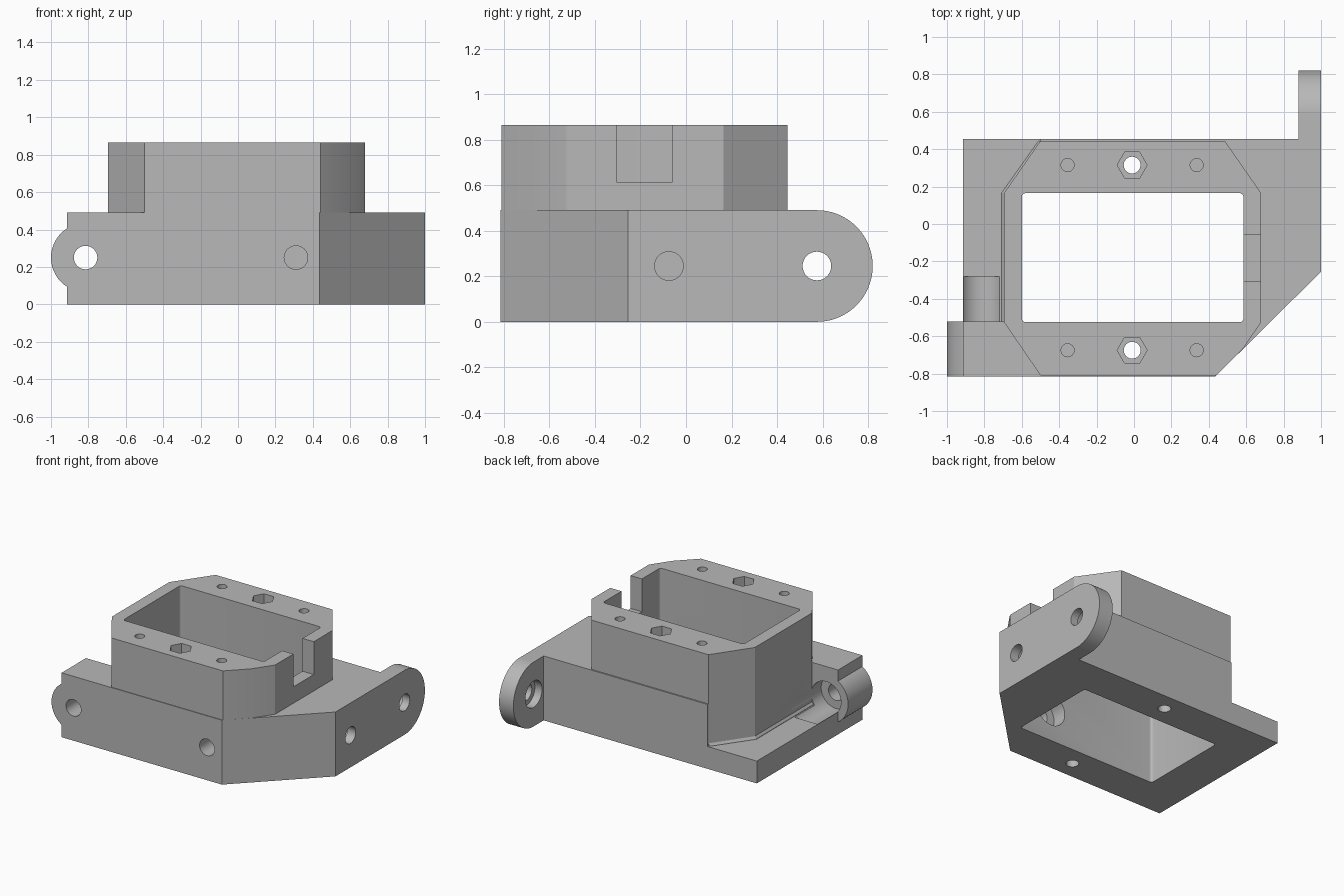
import bpy, bmesh
from math import sin, cos, pi, radians

if "Cube" in bpy.data.objects:
    bpy.data.objects.remove(bpy.data.objects["Cube"], do_unlink=True)

grey = bpy.data.materials.new("mid grey")
grey.use_nodes = True
colour = (0.48, 0.48, 0.48, 1)
grey.diffuse_color = colour
grey.node_tree.nodes["Principled BSDF"].inputs["Base Color"].default_value = colour


def loft(name, rings):
    """Closed solid through a list of matching rings of 3D points."""
    bm = bmesh.new()
    rows = [[bm.verts.new(p) for p in ring] for ring in rings]
    n = len(rows[0])
    for a, b in zip(rows, rows[1:]):
        for i in range(n):
            j = (i + 1) % n
            bm.faces.new((a[i], a[j], b[j], b[i]))
    bm.faces.new(rows[0])
    bm.faces.new(rows[-1])
    bmesh.ops.recalc_face_normals(bm, faces=bm.faces)
    mesh = bpy.data.meshes.new(name)
    bm.to_mesh(mesh)
    bm.free()
    mesh.materials.append(grey)
    obj = bpy.data.objects.new(name, mesh)
    bpy.context.scene.collection.objects.link(obj)
    return obj


def prism(name, pts, axis, lo, hi):
    """Extrude a 2D outline along one axis."""
    place = {"x": lambda u, v, w: (w, u, v),
             "y": lambda u, v, w: (u, w, v),
             "z": lambda u, v, w: (u, v, w)}[axis]
    return loft(name, [[place(u, v, w) for u, v in pts] for w in (lo, hi)])


def arc(u, v, r, start=0, end=360, n=48):
    """Points on an arc; a full circle leaves out the repeated end point."""
    steps = n if end - start >= 360 else n + 1
    return [(u + r * cos(radians(start + (end - start) * i / n)),
             v + r * sin(radians(start + (end - start) * i / n))) for i in range(steps)]


def combine(target, tool, operation="DIFFERENCE"):
    tool.hide_render = True
    mod = target.modifiers.new("join", "BOOLEAN")
    mod.operation = operation
    mod.solver = "EXACT"
    mod.object = tool
    bpy.context.view_layer.objects.active = target
    bpy.ops.object.modifier_apply(modifier=mod.name)
    bpy.data.objects.remove(tool, do_unlink=True)


# Base block with one cut corner, lowered to a thin plate along one side
BASE_TOP, PLATE_TOP, TOP = 0.49, 0.17, 0.865
housing = prism("bracket_housing", [(-0.915, -0.815), (0.435, -0.815), (1, -0.255),
                                    (1, 0.455), (-0.915, 0.455)], "z", 0, BASE_TOP)
combine(housing, prism("plate_step", [(-1.2, -0.522), (-0.67, -0.522), (-0.67, 0.16),
                                      (-0.5, 0.41), (-0.5, 1), (-1.2, 1)], "z", PLATE_TOP, 1))

# Eight-sided tower with a small flare where it meets the plate
tower_outline = [(-0.5, -0.81), (0.44, -0.81), (0.58, -0.67), (0.68, -0.525),
                 (0.68, 0.165), (0.485, 0.445), (-0.5, 0.445), (-0.695, 0.165),
                 (-0.695, -0.525)]
rings = [[(x * flare if x < 0 else x, y, z) for x, y in tower_outline]
         for z, flare in ((0.1, 1.02), (0.173, 1.02), (0.19, 1), (TOP, 1))]
combine(housing, loft("tower", rings), "UNION")

# Round hinge barrel at the front and rounded ear at the back
combine(housing, prism("hinge_barrel", arc(-0.815, 0.25, 0.185), "y", -0.815, -0.522), "UNION")
combine(housing, prism("hinge_ear", arc(0.575, 0.245, 0.245, -90, 90) + [(0.3, 0.49), (0.3, 0)],
                       "x", 0.88, 1), "UNION")

# Rounded rectangular cavity through everything
r = 0.02
cavity = []
for x, y, a in ((0.585 - r, 0.165 - r, 0), (-0.6 + r, 0.165 - r, 90),
                (-0.6 + r, -0.525 + r, 180), (0.585 - r, -0.525 + r, 270)):
    cavity += arc(x, y, r, a, a + 90, 5)
combine(housing, prism("cavity", cavity, "z", -1, 2))

# Cable notch in the tower wall
combine(housing, prism("notch", [(-0.305, 0.615), (-0.06, 0.615), (-0.06, 1), (-0.305, 1)],
                       "x", 0.4, 0.8))

# Side screw holes with wide counterbores: axis, centre, through range, bore radius and range
for axis, u, v, lo, hi, bore, b_lo, b_hi in (
        ("y", -0.815, 0.25, -1, -0.4, 0.125, -0.64, -0.28),
        ("y", 0.31, 0.25, -1, -0.4, 0.125, -0.64, -0.4),
        ("x", -0.075, 0.245, 0.45, 1.2, 0.1, 0.45, 0.93),
        ("x", 0.575, 0.245, 0.7, 1.2, 0.1, 0.7, 0.94)):
    combine(housing, prism("screw_hole", arc(u, v, 0.063, n=32), axis, lo, hi))
    combine(housing, prism("counterbore", arc(u, v, bore), axis, b_lo, b_hi))

# Vertical bolt holes with hexagonal nut recesses, and blind pilot holes
for y in (0.315, -0.675):
    combine(housing, prism("bolt_hole", arc(-0.01, y, 0.045, n=32), "z", -1, 2))
    combine(housing, prism("nut_recess", arc(-0.01, y, 0.08, n=6), "z", TOP - 0.1, 2))
    for x in (-0.355, 0.335):
        combine(housing, prism("pilot_hole", arc(x, y, 0.035, n=24), "z", TOP - 0.3, 2))

bpy.ops.object.select_all(action="DESELECT")
housing.select_set(True)
bpy.context.view_layer.objects.active = housing
bpy.ops.object.shade_smooth_by_angle(angle=radians(25))
